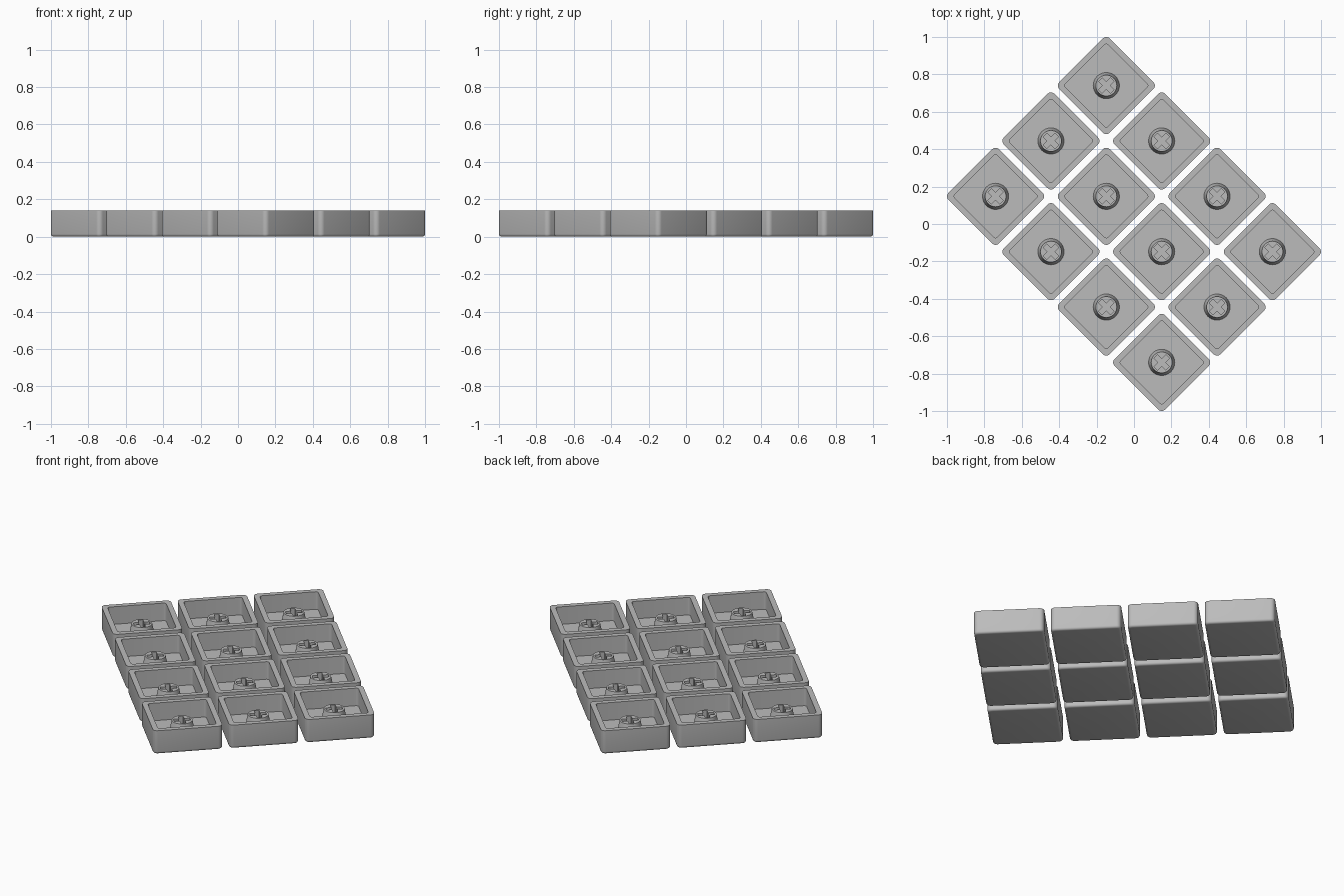
import bpy, bmesh
from math import cos, sin, pi, radians
from mathutils import Vector

cube = bpy.data.objects.get("Cube")
if cube:
    bpy.data.objects.remove(cube, do_unlink=True)

HALF, CORNER, HEIGHT = 0.191, 0.025, 0.14
WALL, FLOOR, FILLET = 0.03, 0.035, 0.014
STEP = 0.296

grey = bpy.data.materials.new("grey plastic")
grey.use_nodes = True
grey.diffuse_color = (0.5, 0.5, 0.5, 1)
bsdf = next(n for n in grey.node_tree.nodes if n.type == "BSDF_PRINCIPLED")
bsdf.inputs["Base Color"].default_value = grey.diffuse_color


def rounded_square(bm, half, radius, z, seg=5):
    """Ring of vertices around a square with rounded corners."""
    ring = []
    for q in range(4):
        centre = Vector((cos(pi / 4 + q * pi / 2), sin(pi / 4 + q * pi / 2), 0))
        centre *= (half - radius) * 2 ** 0.5
        for s in range(seg + 1):
            a = (q + s / seg) * pi / 2
            ring.append(bm.verts.new(centre + Vector((radius * cos(a), radius * sin(a), z))))
    return ring


def circle(bm, radius, z, seg=40):
    return [bm.verts.new((radius * cos(2 * pi * i / seg), radius * sin(2 * pi * i / seg), z))
            for i in range(seg)]


def cross(bm, arm, half_width, z):
    ring = []
    for q in range(4):
        c, s = round(cos(q * pi / 2)), round(sin(q * pi / 2))
        for x, y in ((arm, -half_width), (arm, half_width), (half_width, half_width)):
            ring.append(bm.verts.new((x * c - y * s, x * s + y * c, z)))
    return ring


def bridge(bm, a, b):
    for i in range(len(a)):
        j = (i + 1) % len(a)
        bm.faces.new((a[i], a[j], b[j], b[i]))


def finish(bm, name):
    bmesh.ops.recalc_face_normals(bm, faces=bm.faces)
    mesh = bpy.data.meshes.new(name)
    bm.to_mesh(mesh)
    bm.free()
    mesh.materials.append(grey)
    return mesh


# Upturned hollow cap: rounded underside, straight walls, open top
bm = bmesh.new()
rings = []
for k in range(5):
    a = k * pi / 8
    inset = FILLET * (1 - sin(a))
    rings.append(rounded_square(bm, HALF - inset, CORNER - inset, FILLET * (1 - cos(a))))
rings.append(rounded_square(bm, HALF, CORNER, HEIGHT))
rings.append(rounded_square(bm, HALF - WALL, 0.014, HEIGHT))
rings.append(rounded_square(bm, HALF - WALL, 0.014, FLOOR))
for lower, upper in zip(rings, rings[1:]):
    bridge(bm, lower, upper)
bm.faces.new(rings[0])
bm.faces.new(rings[-1])
cap_mesh = finish(bm, "keycap_shell")

# Tapered stem with a cross-shaped socket
bm = bmesh.new()
base, top = circle(bm, 0.071, FLOOR - 0.005), circle(bm, 0.056, 0.105)
slot_top, slot_floor = cross(bm, 0.045, 0.0135, 0.105), cross(bm, 0.045, 0.0135, FLOOR + 0.002)
bridge(bm, base, top)
bridge(bm, slot_top, slot_floor)
bm.faces.new(base)
bm.faces.new(slot_floor)
rim = set(top) | set(slot_top)
edges = [e for e in bm.edges if e.verts[0] in rim and e.verts[1] in rim]
bmesh.ops.triangle_fill(bm, use_beauty=True, edges=edges)
stem_mesh = finish(bm, "keycap_stem")

# Three by four grid turned by 45 degrees
bpy.ops.object.select_all(action="DESELECT")
for row in range(3):
    for col in range(4):
        u, v = row - 1, col - 1.5
        for name, mesh in (("keycap_shell", cap_mesh), ("keycap_stem", stem_mesh)):
            ob = bpy.data.objects.new(f"{name}_{row + 1}_{col + 1}", mesh)
            ob.location = (STEP * (v + u), STEP * (u - v), 0)
            ob.rotation_euler.z = radians(45)
            bpy.context.collection.objects.link(ob)
            if row == col == 0:
                ob.select_set(True)
                bpy.context.view_layer.objects.active = ob

bpy.ops.object.shade_smooth_by_angle(angle=radians(35))
